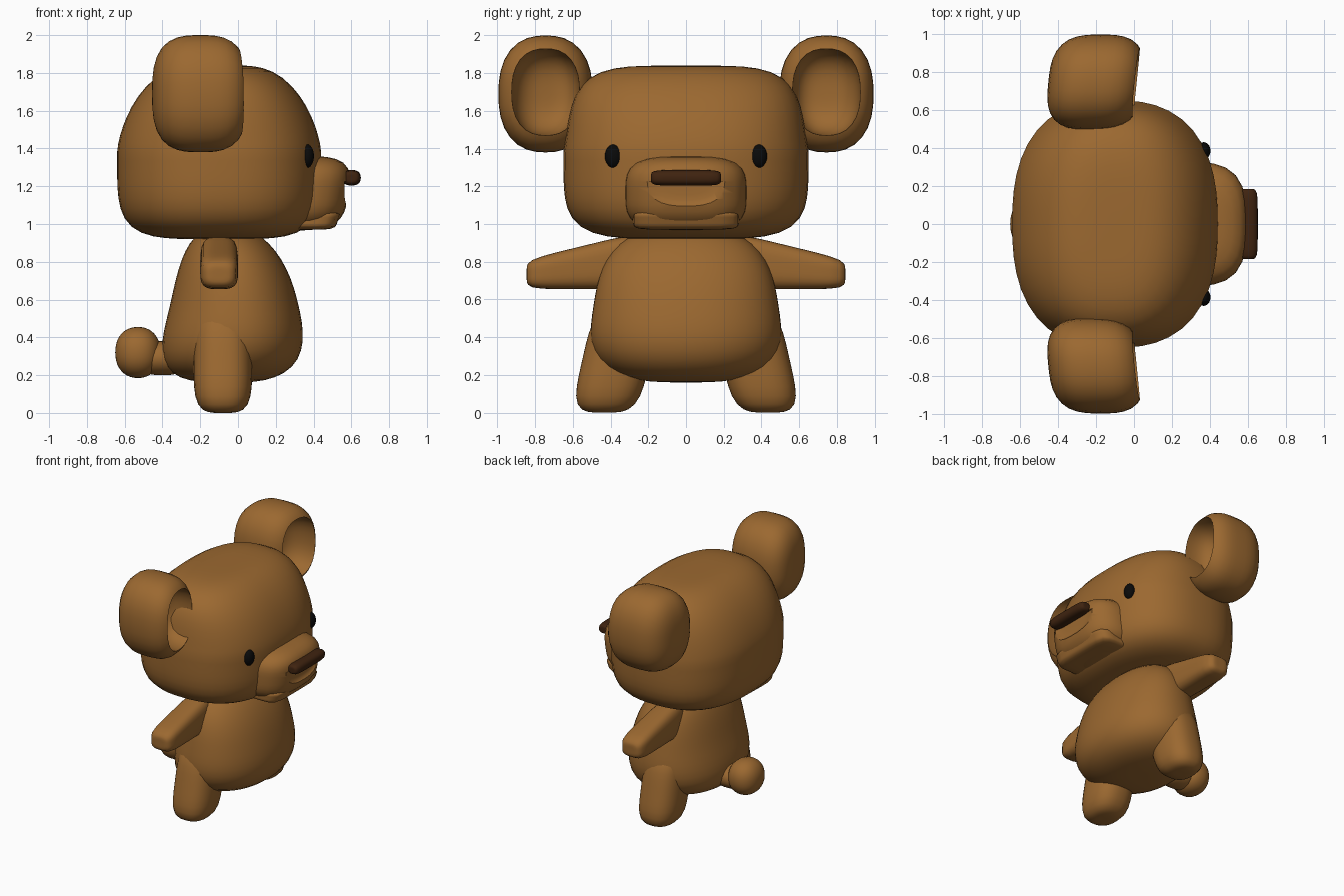
import bpy, bmesh, math


def material(name, rgb):
    mat = bpy.data.materials.new(name)
    mat.use_nodes = True
    mat.diffuse_color = (*rgb, 1)
    mat.node_tree.nodes["Principled BSDF"].inputs["Base Color"].default_value = (*rgb, 1)
    return mat


def squircle(angle, power):
    """Point on a unit circle that becomes squarer as the power rises."""
    c, s = math.cos(angle), math.sin(angle)
    scale = (abs(c) ** power + abs(s) ** power) ** (-1 / power)
    return c * scale, s * scale


def smooth(ob, degrees):
    bpy.ops.object.select_all(action="DESELECT")
    ob.select_set(True)
    bpy.context.view_layer.objects.active = ob
    bpy.ops.object.shade_smooth_by_angle(angle=math.radians(degrees))


def blob(name, mat, centre, radii, axis="z", section=2.4, profile=3,
         shape=None, side=1, segments=32, rings=20):
    """Squared-off ellipsoid with poles on an axis; shape bends the unit form."""
    bm = bmesh.new()

    def vertex(along, across, up):
        unit = {"x": (along, across, up), "y": (across, along, up), "z": (across, up, along)}[axis]
        if shape:
            unit = shape(*unit)
        x, y, z = (c + r * u for c, r, u in zip(centre, radii, unit))
        return bm.verts.new((x, side * y, z))

    loops = []
    for ring in range(1, rings):
        radius, along = squircle(math.pi * (ring / rings - 0.5), profile)
        loop = []
        for i in range(segments):
            across, up = squircle(math.tau * i / segments, section)
            loop.append(vertex(along, radius * across, radius * up))
        loops.append(loop)
    start, end = vertex(-1, 0, 0), vertex(1, 0, 0)
    for i in range(segments):
        j = (i + 1) % segments
        bm.faces.new((start, loops[0][i], loops[0][j]))
        bm.faces.new((end, loops[-1][j], loops[-1][i]))
        for low, high in zip(loops, loops[1:]):
            bm.faces.new((low[i], low[j], high[j], high[i]))
    bmesh.ops.recalc_face_normals(bm, faces=bm.faces)
    mesh = bpy.data.meshes.new(name)
    bm.to_mesh(mesh)
    bm.free()
    mesh.materials.append(mat)
    ob = bpy.data.objects.new(name, mesh)
    bpy.context.collection.objects.link(ob)
    smooth(ob, 60)
    return ob


def carve(ob, cutter):
    """Cut a hollow into a part and discard the cutter."""
    cutter.hide_render = True
    cut = ob.modifiers.new("Hollow", "BOOLEAN")
    cut.operation, cut.solver, cut.object = "DIFFERENCE", "EXACT", cutter
    bpy.context.view_layer.objects.active = ob
    bpy.ops.object.modifier_apply(modifier=cut.name)
    bpy.data.objects.remove(cutter, do_unlink=True)
    smooth(ob, 40)


def head_shape(x, y, z):
    """Narrow the crown, mostly from front to back."""
    rise = max(z, 0)
    return x * (1 - 0.35 * rise ** 1.5), y * (1 - 0.1 * rise), z


def torso_shape(x, y, z):
    """Pear form with a full belly and a neck set slightly back."""
    return x * (1 - 0.28 * z) - 0.12 * z * z, y * (1 - 0.13 * z), z


def arm_shape(x, y, z):
    """Keep the underside level while the top slopes down to the paw."""
    return x, y, (z + 1) * (0.95 - 0.3 * y) - 1


def leg_shape(x, y, z):
    """Splay the foot outwards."""
    return x, y - 0.35 * z, z


def ear_shape(x, y, z):
    """Turn the rim a little towards the head."""
    return x + 0.1 * y, y, z


def muzzle_shape(x, y, z):
    """Lean the face of the muzzle forwards at the top."""
    return x + 0.1 * z, y, z


def smile_shape(x, y, z):
    """Keep only the lower half."""
    return x, y, min(z, 0)


cube = bpy.data.objects.get("Cube")
if cube:
    bpy.data.objects.remove(cube, do_unlink=True)

FUR = material("brown fur", (0.33, 0.14, 0.03))
NOSE = material("dark brown nose", (0.05, 0.017, 0.005))
EYE = material("black eye", (0.003, 0.003, 0.003))

# Head and torso
blob("head", FUR, (-0.1, 0, 1.38), (0.54, 0.65, 0.46), section=2.5, profile=4.5,
     shape=head_shape, segments=48, rings=32)
blob("torso", FUR, (-0.02, 0, 0.57), (0.34, 0.49, 0.41), section=2.2, shape=torso_shape,
     segments=48, rings=28)

# Tail with a short stem
blob("tail", FUR, (-0.53, 0, 0.32), (0.12, 0.14, 0.135), axis="x", section=2.2, profile=2.2)
blob("tail_stem", FUR, (-0.4, 0, 0.29), (0.12, 0.11, 0.09), axis="x", section=2)

# Paired parts
for side, label in ((1, "left"), (-1, "right")):
    ear = blob(label + "_ear", FUR, (-0.2, 0.745, 1.69), (0.25, 0.25, 0.31), axis="x",
               shape=ear_shape, side=side)
    carve(ear, blob("ear_cutter", FUR, (0.05, 0.745, 1.7), (0.25, 0.18, 0.23), axis="x",
                    shape=ear_shape, side=side))
    blob(label + "_arm", FUR, (-0.1, 0.55, 0.775), (0.1, 0.295, 0.12), axis="y",
         section=3.5, profile=6, shape=arm_shape, side=side)
    blob(label + "_leg", FUR, (-0.08, 0.37, 0.28), (0.155, 0.18, 0.28), section=2.5,
         profile=4, shape=leg_shape, side=side)
    blob(label + "_eye", EYE, (0.366, 0.385, 1.36), (0.036, 0.045, 0.062), section=2,
         profile=2, side=side, segments=20, rings=12)

# Muzzle with a smiling mouth, jaw and nose
muzzle = blob("muzzle", FUR, (0.3, 0, 1.163), (0.285, 0.325, 0.197), section=3,
              profile=3.5, shape=muzzle_shape)
carve(muzzle, blob("mouth_cutter", FUR, (0.65, 0, 1.225), (0.095, 0.24, 0.14), axis="x",
                   section=2.5, profile=6, shape=smile_shape))
blob("jaw", FUR, (0.35, 0, 1.02), (0.18, 0.28, 0.05), section=6, profile=6, shape=muzzle_shape)
blob("nose", NOSE, (0.6, 0, 1.245), (0.05, 0.185, 0.041), axis="y", section=2.5, profile=6)
